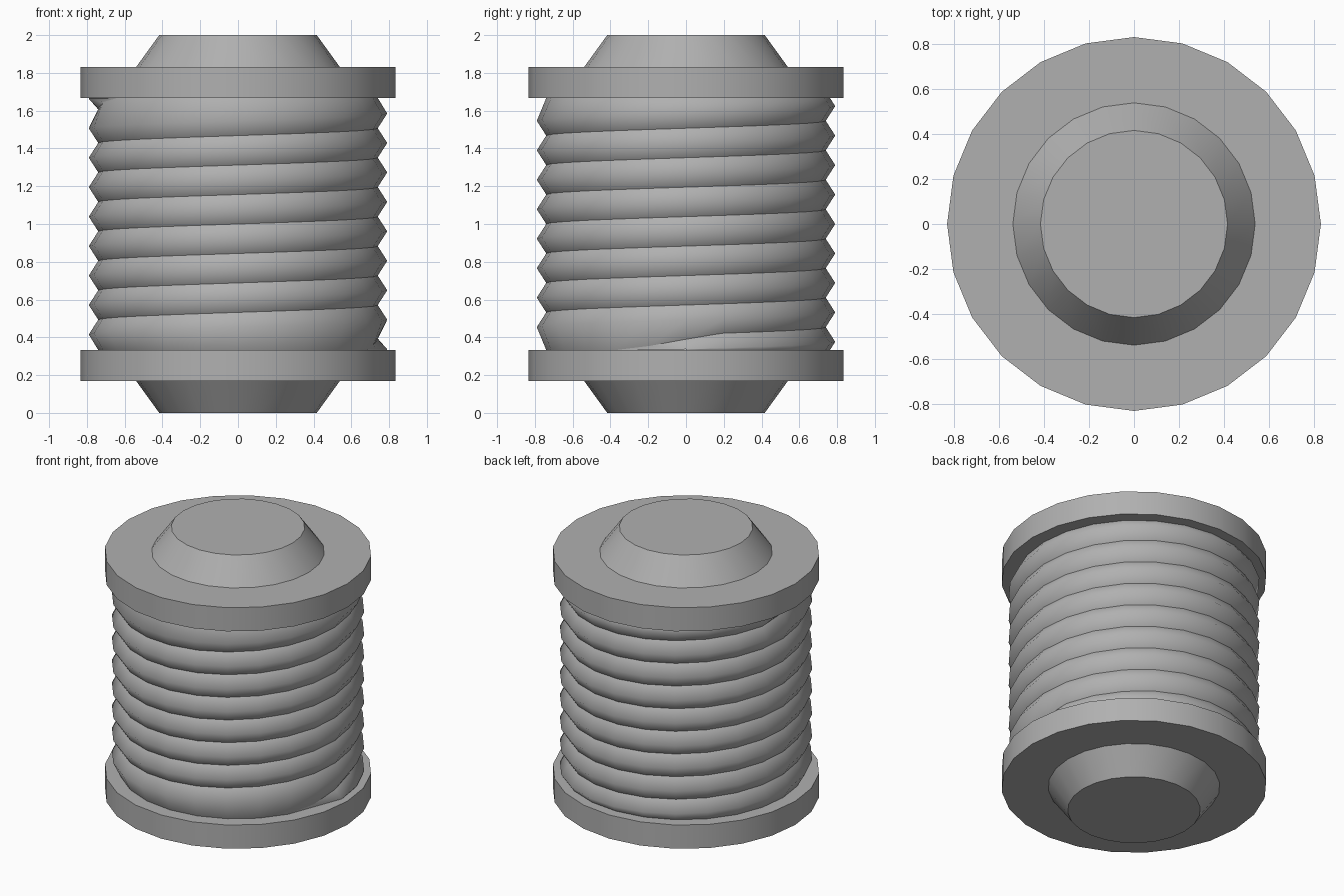
import bpy, bmesh
from math import cos, sin, pi, radians

if "Cube" in bpy.data.objects:
    bpy.data.objects.remove(bpy.data.objects["Cube"])

SIDES = 24
PITCH = 0.156
R_PEAK, R_VALLEY = 0.79, 0.74
Z_LOW = 0.333
K_END = 180            # 7.5 turns; the spool is symmetric under a half turn about y

grey = bpy.data.materials.new("mid_grey")
grey.diffuse_color = (0.435, 0.435, 0.435, 1)
grey.use_nodes = True
grey.node_tree.nodes["Principled BSDF"].inputs["Base Color"].default_value = grey.diffuse_color


def finish(bm, name):
    bmesh.ops.remove_doubles(bm, verts=bm.verts, dist=1e-5)
    bmesh.ops.recalc_face_normals(bm, faces=bm.faces)
    mesh = bpy.data.meshes.new(name)
    bm.to_mesh(mesh)
    bm.free()
    mesh.materials.append(grey)
    mesh.shade_smooth()
    obj = bpy.data.objects.new(name, mesh)
    bpy.context.collection.objects.link(obj)
    bpy.ops.object.select_all(action='DESELECT')
    obj.select_set(True)
    bpy.context.view_layer.objects.active = obj
    return obj


def at(r, k, z):
    a = 2 * pi * k / SIDES
    return (r * cos(a), r * sin(a), z)


def lathe(name, profile):
    bm = bmesh.new()
    rings = [[bm.verts.new(at(r, k, z)) for k in range(SIDES)] for r, z in profile]
    for a, b in zip(rings, rings[1:]):
        for k in range(SIDES):
            n = (k + 1) % SIDES
            bm.faces.new((a[k], a[n], b[n], b[k]))
    bm.faces.new(rings[0])
    bm.faces.new(rings[-1])
    finish(bm, name)
    bpy.ops.object.shade_smooth_by_angle(angle=radians(30))


# Flanged ends with tapered stubs
end = [(0.417, 0), (0.54, 0.17), (0.833, 0.17), (0.833, Z_LOW)]
lathe("bottom_flange", end)
lathe("top_flange", [(r, 2 - z) for r, z in end])


# Helical thread: valley and peak lines
def peak_z(k):
    return 0.337 + PITCH * k / SIDES


def valley(k):
    if k > K_END / 2:
        x, y, z = valley(K_END - k)
        return (-x, y, 2 - z)
    if k <= -2:        # flank cut off by the flange
        t = (peak_z(k + SIDES) - Z_LOW) / (PITCH / 2)
        return at(R_PEAK - (R_PEAK - R_VALLEY) * min(1, t), k, Z_LOW)
    run_out = {-1: 0.355, 0: 0.39}
    return at(R_VALLEY, k, run_out.get(k, 0.415 + PITCH * k / SIDES))


bm = bmesh.new()
last = K_END + SIDES
V = {k: bm.verts.new(valley(k)) for k in range(-SIDES, last + 1)}
P = {k: bm.verts.new(at(R_PEAK, k, peak_z(k))) for k in range(last + 1)}
for k in range(last):
    bm.faces.new((P[k], P[k + 1], V[k + 1], V[k]))
    bm.faces.new((V[k - SIDES], V[k + 1 - SIDES], P[k + 1], P[k]))
# Closing faces where the thread starts and ends
for k in (-2, -1):
    bm.faces.new((V[k], P[0], V[k + 1]))
    bm.faces.new((V[K_END - k], P[last], V[K_END - k - 1]))
# Valleys stay crisp, peaks shade round
for k in range(-SIDES, last):
    edge = bm.edges.get((V[k], V[k + 1]))
    if edge:
        edge.smooth = False
finish(bm, "threaded_body")
